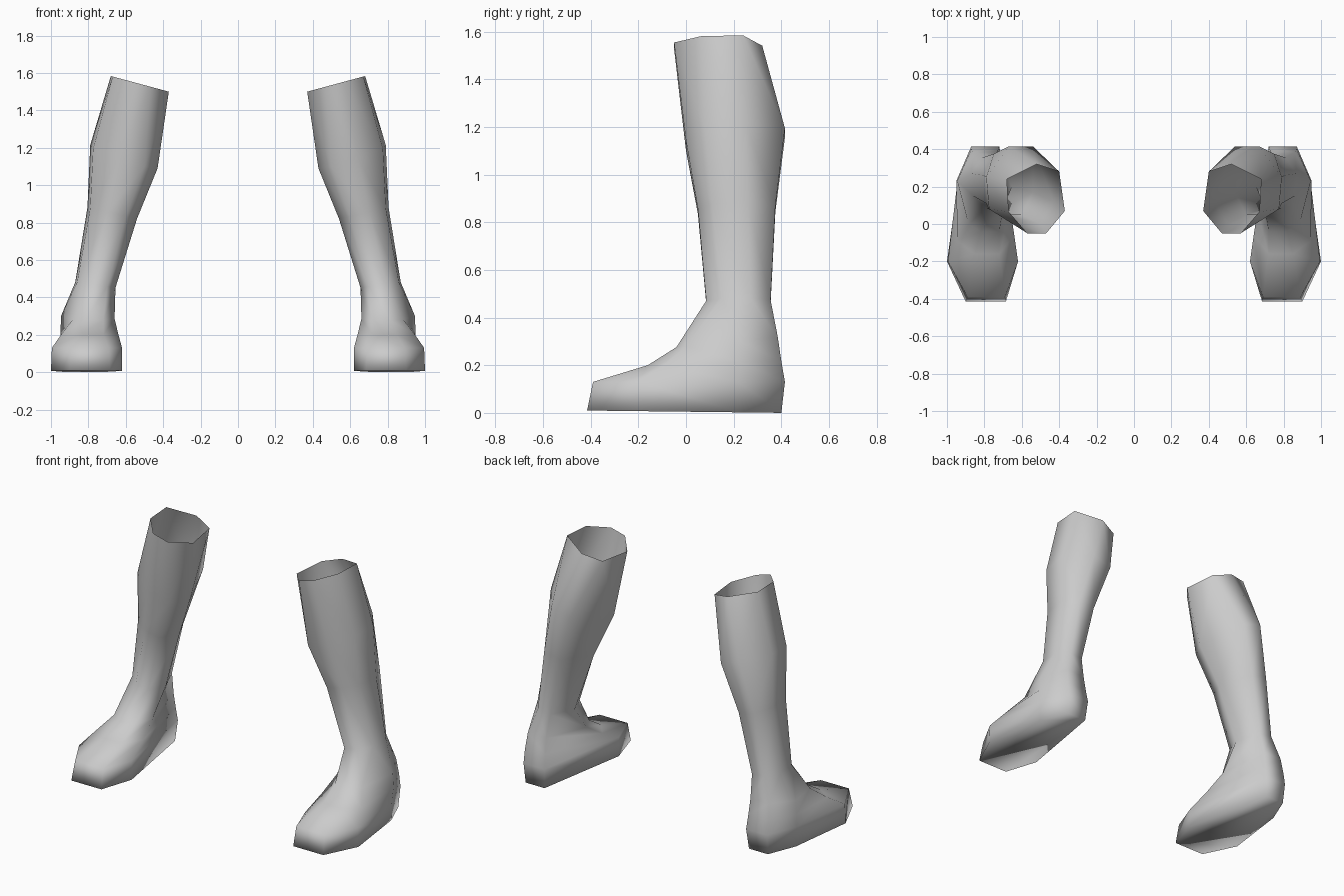
import bpy, bmesh

# One plain material
grey = bpy.data.materials.new("light_grey")
grey.diffuse_color = (0.6, 0.6, 0.6, 1)

# Seven-sided cross-sections, top to sole. Each is a tilted plane (z0, x slope, y slope)
# and (x, y) corners: front inner, front outer, outer front, outer back,
# back outer, back inner, inner
SECTIONS = [
    # top opening
    ((1.40, 0.27, 0.0), [(.47, -.05), (.57, -.05), (.67, .065), (.68, .24),
                         (.52, .32), (.40, .28), (.37, .07)]),
    # calf
    ((0.945, 0.31, 0.1), [(.50, .0), (.64, .0), (.775, .08), (.79, .25),
                          (.67, .415), (.54, .415), (.43, .12)]),
    # lower calf
    ((0.696, 0.23, 0.0), [(.60, .05), (.70, .05), (.79, .11), (.805, .26),
                          (.75, .375), (.64, .375), (.54, .17)]),
    # ankle
    ((0.36, 0.14, 0.0), [(.70, .085), (.79, .085), (.86, .15), (.87, .27),
                         (.81, .355), (.72, .355), (.655, .20)]),
    # instep
    ((0.28, 0.0, 0.1), [(.72, -.04), (.82, -.04), (.885, .0), (.945, .23),
                        (.86, .385), (.73, .385), (.66, .07)]),
    # vamp
    ((0.205, 0.0, 0.03), [(.72, -.16), (.85, -.16), (.945, -.09), (.95, .23),
                          (.87, .40), (.725, .40), (.64, -.06)]),
    # toe and heel top
    ((0.13, 0.0, 0.0), [(.69, -.39), (.89, -.39), (.995, -.20), (.945, .22),
                        (.87, .415), (.72, .415), (.62, -.20)]),
    # sole edge
    ((0.005, 0.0, -0.012), [(.685, -.415), (.90, -.415), (1.0, -.20), (.94, .22),
                            (.865, .40), (.73, .40), (.62, -.20)]),
]


def make_boot(name, side):
    """Skin the sections into an open-topped shell closed by a sole."""
    bm = bmesh.new()
    rings = [[bm.verts.new((side * x, y, max(0, z0 + sx * x + sy * y))) for x, y in pts]
             for (z0, sx, sy), pts in SECTIONS]
    for a, b in zip(rings, rings[1:]):
        for i in range(7):
            j = (i + 1) % 7
            bm.faces.new((a[i], b[i], b[j], a[j]))
    bm.faces.new(rings[-1][::-1])
    if side < 0:
        bmesh.ops.reverse_faces(bm, faces=bm.faces[:])
    for f in bm.faces:
        f.smooth = True
    mesh = bpy.data.meshes.new(name)
    bm.to_mesh(mesh)
    bm.free()
    mesh.materials.append(grey)
    bpy.context.collection.objects.link(bpy.data.objects.new(name, mesh))


# Mirrored pair
make_boot("boot_right", 1)
make_boot("boot_left", -1)
